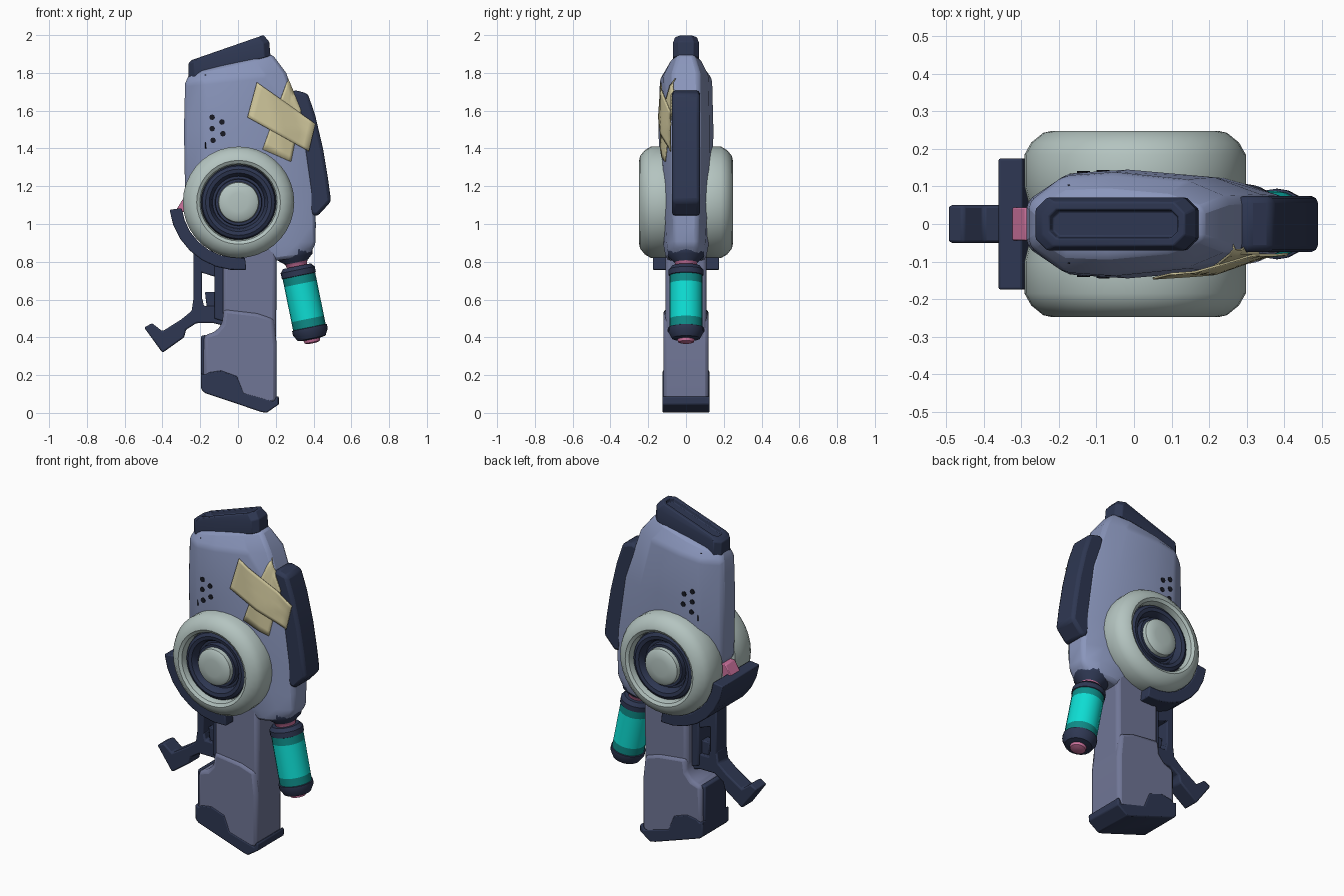
import bpy, bmesh, math
from mathutils import Vector, Matrix
from mathutils.bvhtree import BVHTree

if "Cube" in bpy.data.objects:
    bpy.data.objects.remove(bpy.data.objects["Cube"])


def mat(name, r, g, b):
    m = bpy.data.materials.new(name)
    lin = [((c / 255 + 0.055) / 1.055) ** 2.4 for c in (r, g, b)]
    m.diffuse_color = (*lin, 1)
    m.use_nodes = True
    m.node_tree.nodes["Principled BSDF"].inputs["Base Color"].default_value = m.diffuse_color
    return m


BODY = mat("lavender_blue", 138, 150, 188)
GRIP = mat("dusk_blue", 112, 118, 150)
DARK = mat("dark_navy", 46, 55, 82)
PALE = mat("pale_grey_green", 180, 196, 192)
TEAL = mat("bright_teal", 14, 222, 212)
DEEP = mat("deep_teal", 14, 140, 136)
PINK = mat("pink", 205, 115, 158)
TAPE = mat("beige_tape", 208, 199, 156)
BLACK = mat("near_black", 24, 26, 36)


def finish(name, bm, mats, bevel=0.0, angle=35, segs=2):
    bmesh.ops.recalc_face_normals(bm, faces=bm.faces)
    me = bpy.data.meshes.new(name)
    bm.to_mesh(me)
    bm.free()
    for m in mats:
        me.materials.append(m)
    ob = bpy.data.objects.new(name, me)
    bpy.context.collection.objects.link(ob)
    bpy.ops.object.select_all(action='DESELECT')
    ob.select_set(True)
    bpy.context.view_layer.objects.active = ob
    bpy.ops.object.shade_smooth_by_angle(angle=math.radians(angle))
    if bevel:
        b = ob.modifiers.new("bevel", 'BEVEL')
        b.width, b.segments = bevel, segs
        b.limit_method, b.angle_limit = 'ANGLE', math.radians(25)
    return ob


def prism(name, pts, half, m, bevel=0.01):
    """Front outline (x, z) extruded to y = +-half."""
    bm = bmesh.new()
    f = bm.faces.new([bm.verts.new((x, -half, z)) for x, z in pts])
    ext = bmesh.ops.extrude_face_region(bm, geom=[f])['geom']
    bmesh.ops.translate(bm, vec=(0, 2 * half, 0),
                        verts=[v for v in ext if isinstance(v, bmesh.types.BMVert)])
    return finish(name, bm, [m], bevel)


def loft(rings):
    bm = bmesh.new()
    vs = [[bm.verts.new(p) for p in r] for r in rings]
    n = len(vs[0])
    for a, b in zip(vs, vs[1:]):
        for i in range(n):
            bm.faces.new((a[i], a[(i + 1) % n], b[(i + 1) % n], b[i]))
    bm.faces.new(vs[0])
    top = bm.faces.new(vs[-1])
    return bm, top


def lathe(name, prof, mats, seg_mats, matrix, n=36, angle=40):
    """Revolve (radius, height) pairs about local z, one material index per segment."""
    bm = bmesh.new()
    rings = [[bm.verts.new((r * math.cos(2 * math.pi * i / n), r * math.sin(2 * math.pi * i / n), h))
              for i in range(n)] for r, h in prof]
    for a, b, k in zip(rings, rings[1:], seg_mats):
        for i in range(n):
            bm.faces.new((a[i], a[(i + 1) % n], b[(i + 1) % n], b[i])).material_index = k
    bm.faces.new(rings[0]).material_index = seg_mats[0]
    bm.faces.new(rings[-1]).material_index = seg_mats[-1]
    bm.transform(matrix)
    return finish(name, bm, mats, angle=angle)


# Main shell: sections of (x left, x right, z left, z right, half width)
def shell_ring(xl, xr, zl, zr, w):
    L = xr - xl
    half = [(0, .42), (.17, .93), (.42, 1), (.78, .86), (1, .50)]
    loop = [(t, -k) for t, k in half] + [(t, k) for t, k in reversed(half)]
    return [(xl + t * L, k * w, zl + t * (zr - zl)) for t, k in loop]


bm, _ = loft([shell_ring(*s) for s in [
    (.16, .37, .80, .83, .105), (.08, .41, .87, .89, .118), (-.12, .412, 1.0, 1.0, .125),
    (-.28, .405, 1.15, 1.17, .14), (-.286, .355, 1.5, 1.5, .145),
    (-.28, .255, 1.745, 1.80, .138), (-.255, .18, 1.80, 1.90, .085)]])
body = finish("main_shell", bm, [BODY], 0.018)


# Top cap with a sunken slot
def cap_ring(x0, x1, z0, z1, w, c=.03):
    pts = [(x0, -w + c), (x0 + c, -w), (x1 - c, -w), (x1, -w + c)]
    pts += [(x, -y) for x, y in reversed(pts)]
    return [(x, y, z0 + (x - x0) / (x1 - x0) * (z1 - z0)) for x, y in pts]


bm, top = loft([cap_ring(-.262, .172, 1.77, 1.89, .07), cap_ring(-.262, .165, 1.85, 1.965, .07),
                cap_ring(-.245, .135, 1.868, 2.0, .058)])
bm.normal_update()
bmesh.ops.inset_region(bm, faces=[top], thickness=.022)
bmesh.ops.inset_region(bm, faces=[top], thickness=.004, depth=-.022)
finish("top_cap", bm, [DARK], 0.004)

# Rear dark pad
pad = prism("side_pad", [(.27, 1.69), (.30, 1.71), (.37, 1.69), (.41, 1.57), (.45, 1.40), (.475, 1.25),
                         (.493, 1.12), (.42, 1.04), (.38, 1.05)], .074, DARK, .018)

# Wheels on both sides
wheel = [(.19, .06), (.285, .06), (.295, .10), (.295, .185), (.277, .217), (.245, .243), (.222, .248),
         (.205, .238), (.198, .215), (.198, .19), (.192, .212), (.175, .222), (.155, .218), (.143, .20),
         (.138, .175), (.125, .175), (.122, .205), (.108, .205), (.105, .228), (.09, .238), (.05, .243)]
wm = [0] * 9 + [1] * 8 + [0] * 3
for side, s in (("front", 1), ("back", -1)):
    lathe(side + "_wheel", wheel, [PALE, DARK], wm,
          Matrix.Translation((.003, 0, 1.115)) @ Matrix.Rotation(s * math.pi / 2, 4, 'X'))

# Curved guard under the wheels, with pink sight
arc = lambda r, a: (r * math.cos(math.radians(a)), 1.12 + r * math.sin(math.radians(a)))
angs = [187 + 90 * i / 7 for i in range(8)]
prism("wheel_guard", [arc(.365, a) for a in angs] + [arc(.30, a) for a in reversed(angs)], .175, DARK, .006)
prism("pink_sight", [(-.33, 1.07), (-.29, 1.135), (-.26, 1.135), (-.27, 1.06)], .044, PINK, .004)

# Handle: slim upper part and wider heel
prism("handle", [(-.08, 1.02), (-.08, .50), (-.10, .30), (-.05, .12), (.13, .04), (.20, .07), (.205, 1.02)],
      .108, GRIP, .022)
prism("handle_heel", [(-.075, .55), (-.085, .47), (-.12, .43), (-.18, .41), (-.185, .13), (.14, .03), (.205, .06),
                      (.205, .36), (.19, .50), (.10, .53)], .12, GRIP, .02)
prism("heel_back_strip", [(-.195, .41), (-.165, .412), (-.165, .15), (-.195, .13)], .10, DARK, .008)
prism("heel_foot", [(-.195, .21), (-.175, .20), (-.155, .215), (-.09, .225), (-.005, .195), (.03, .105), (.19, .06),
                    (.205, .09), (.217, .085), (.217, .045), (.15, .0), (.12, .006), (-.175, .105), (-.195, .125)],
      .124, DARK, .008)

# Trigger frame and lever
prism("trigger_lever", [(-.235, .61), (-.19, .61), (-.18, .565), (-.08, .565), (-.07, .46), (-.13, .475),
                        (-.22, .475), (-.275, .44), (-.285, .40), (-.40, .318), (-.497, .452), (-.455, .475),
                        (-.40, .432), (-.30, .495), (-.245, .54)], .05, DARK, .008)
prism("trigger_strut", [(-.235, .86), (-.19, .84), (-.19, .58), (-.235, .58)], .05, DARK, .006)
prism("trigger_top_bar", [(-.22, .86), (-.07, .80), (-.07, .70), (-.12, .72), (-.20, .745)], .05, DARK, .006)
prism("trigger_back_plate", [(-.125, .80), (-.06, .80), (-.06, .48), (-.125, .50)], .06, DARK, .006)
prism("trigger", [(-.175, .64), (-.11, .64), (-.11, .555), (-.165, .555)], .03, DARK, .006)

# Hanging canister, lathed down its tilted axis
axis = Vector((.2, 0, -.98)).to_track_quat('Z', 'Y').to_matrix().to_4x4()
canister = [(.05, -.06), (.085, -.04), (.102, 0), (.095, .035), (.06, .065), (.055, .085), (.075, .085), (.092, .105),
            (.092, .135), (.088, .137), (.088, .18), (.088, .37), (.088, .415), (.094, .417), (.094, .44),
            (.075, .475), (.045, .48), (.042, .495), (.02, .502)]
cm = [0] * 4 + [3] + [0] * 4 + [2, 1, 2] + [0] * 4 + [3] * 2
lathe("canister", canister, [DARK, TEAL, DEEP, PINK], cm,
      Matrix.Translation((.295, 0, .86)) @ axis, n=20)

# Surface details draped on the shell
deps = bpy.context.evaluated_depsgraph_get()
deps.update()
trees = [BVHTree.FromObject(o, deps) for o in (body, pad)]


def surface(x, z, s):
    """Outermost y of the shell at (x, z); s = -1 for the front, 1 for the back."""
    hits = [t.ray_cast(Vector((x, s, z)), Vector((0, -s, 0)))[0] for t in trees]
    return s * max([abs(h.y) for h in hits if h] or [.065])


def drape(name, quad, m, s=-1, off=.004, nu=10, nv=10):
    a, b, c, d = [Vector(q) for q in quad]
    bm = bmesh.new()
    grid = []
    for i in range(nu + 1):
        row = []
        for j in range(nv + 1):
            p = a.lerp(b, i / nu).lerp(d.lerp(c, i / nu), j / nv)
            row.append(bm.verts.new((p.x, surface(p.x, p.y, s) + s * off, p.y)))
        grid.append(row)
    for r, q in zip(grid, grid[1:]):
        for j in range(nv):
            bm.faces.new((r[j], r[j + 1], q[j + 1], q[j]))
    ob = finish(name, bm, [m], angle=60)
    sol = ob.modifiers.new("thickness", 'SOLIDIFY')
    sol.thickness, sol.offset = .006, 0
    return ob


drape("tape_strip_low", [(.265, 1.77), (.13, 1.395), (.28, 1.33), (.335, 1.60)], TAPE)
drape("tape_strip_top", [(.10, 1.75), (.05, 1.565), (.375, 1.385), (.41, 1.53)], TAPE, off=.009)

# Vent holes and panel seam on both sides
for side, s in (("front", -1), ("back", 1)):
    drape(side + "_seam", [(-.176, 1.79), (-.17, 1.79), (-.168, 1.40), (-.173, 1.40)], BLACK, s, .0, 10, 1)
    bm = bmesh.new()
    for x, z in [(-.137, 1.565), (-.085, 1.54), (-.137, 1.505), (-.08, 1.478), (-.132, 1.443)]:
        bmesh.ops.create_cone(bm, cap_ends=True, segments=8, radius1=.015, radius2=.015, depth=.008,
                              matrix=Matrix.Translation((x, surface(x, z, s), z)) @ Matrix.Rotation(math.pi / 2, 4, 'X'))
    finish(side + "_vent_holes", bm, [BLACK])
